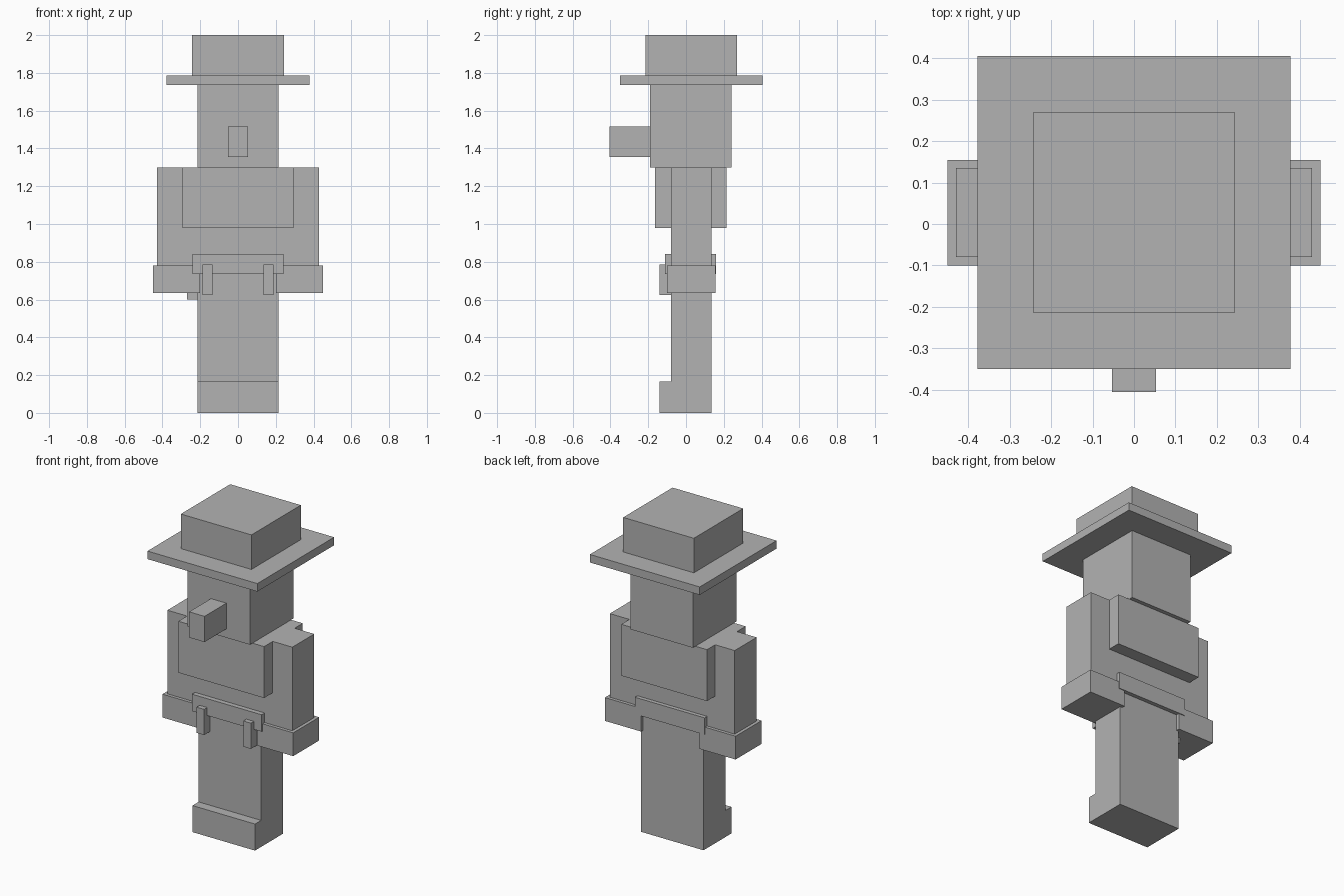
import bpy
import bmesh
from mathutils import Vector

cube = bpy.data.objects.get("Cube")
if cube:
    bpy.data.objects.remove(cube, do_unlink=True)

grey = bpy.data.materials.new("plain grey")
grey.use_nodes = True
colour = (0.45, 0.45, 0.45, 1)
grey.diffuse_color = colour
grey.node_tree.nodes["Principled BSDF"].inputs["Base Color"].default_value = colour


def box(name, x, y, z):
    """Box spanning the given (low, high) range on each axis."""
    low, high = (Vector(corner) for corner in zip(x, y, z))
    bm = bmesh.new()
    bmesh.ops.create_cube(bm, size=1)
    bmesh.ops.scale(bm, vec=high - low, verts=bm.verts)
    mesh = bpy.data.meshes.new(name)
    bm.to_mesh(mesh)
    bm.free()
    mesh.materials.append(grey)
    obj = bpy.data.objects.new(name, mesh)
    obj.location = (low + high) / 2
    bpy.context.collection.objects.link(obj)
    return obj


def centred(name, half_width, y, z):
    return box(name, (-half_width, half_width), y, z)


def pair(name, inner, outer, y, z):
    box("left_" + name, (inner, outer), y, z)
    box("right_" + name, (-outer, -inner), y, z)


BODY = (-0.08, 0.135)

# Legs and feet
centred("legs", 0.215, BODY, (0, 0.78))
centred("feet", 0.215, (-0.14, -0.08), (0, 0.165))

# Torso, arms and shoulder cape
centred("torso", 0.215, BODY, (0.78, 1.3))
pair("arm", 0.215, 0.43, BODY, (0.78, 1.3))
pair("cuff", 0.2, 0.45, (-0.1, 0.155), (0.635, 0.78))
centred("cape", 0.295, (-0.165, 0.215), (0.98, 1.3))

# Belt with its front pouches and side holster
centred("belt", 0.24, (-0.11, 0.16), (0.735, 0.84))
pair("pouch", 0.135, 0.187, (-0.14, -0.08), (0.625, 0.785))
box("side_holster", (-0.27, -0.215), (-0.03, 0.08), (0.6, 0.76))

# Head and nose
centred("head", 0.215, (-0.19, 0.24), (1.3, 1.735))
centred("nose", 0.053, (-0.405, -0.19), (1.355, 1.515))

# Hat
centred("hat_brim", 0.378, (-0.35, 0.405), (1.735, 1.785))
centred("hat_crown", 0.243, (-0.215, 0.27), (1.785, 2))
